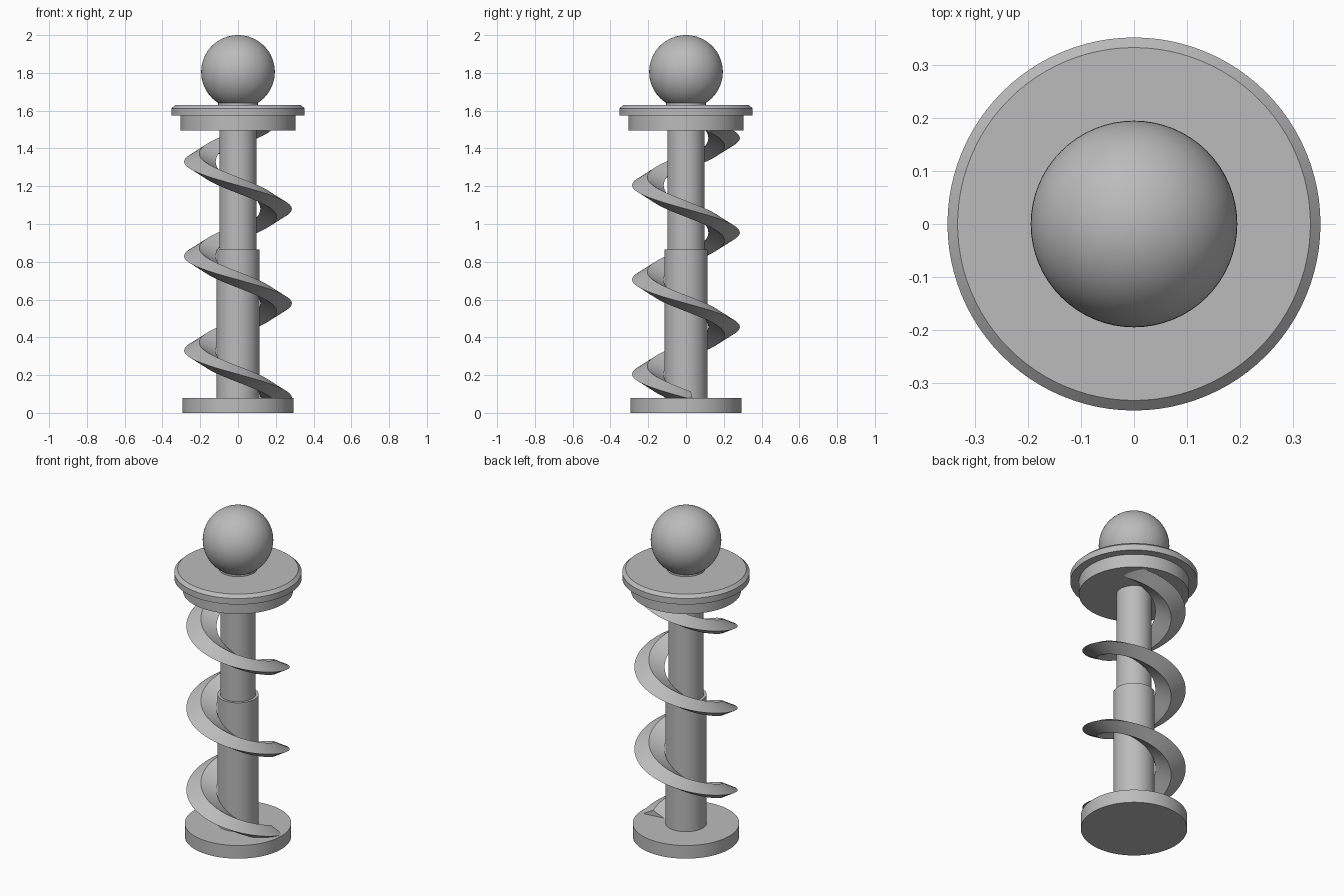
import bpy, bmesh, math

if "Cube" in bpy.data.objects:
    bpy.data.objects.remove(bpy.data.objects["Cube"])

grey = bpy.data.materials.new("plain grey")
grey.diffuse_color = (0.5, 0.5, 0.5, 1)
grey.use_nodes = True
grey.node_tree.nodes["Principled BSDF"].inputs["Base Color"].default_value = grey.diffuse_color


def finish(name, bm):
    """Turn a bmesh into a shaded object with the shared colour."""
    bmesh.ops.recalc_face_normals(bm, faces=bm.faces)
    mesh = bpy.data.meshes.new(name)
    bm.to_mesh(mesh)
    bm.free()
    mesh.materials.append(grey)
    obj = bpy.data.objects.new(name, mesh)
    bpy.context.collection.objects.link(obj)
    bpy.ops.object.select_all(action='DESELECT')
    obj.select_set(True)
    bpy.context.view_layer.objects.active = obj
    bpy.ops.object.shade_smooth_by_angle(angle=math.radians(30))
    return obj


def turned(name, profile, sides=96):
    """Solid of revolution from (radius, height) points, capped at both ends."""
    bm = bmesh.new()
    rings = [[bm.verts.new((r * math.cos(a), r * math.sin(a), z))
              for a in (2 * math.pi * i / sides for i in range(sides))]
             for r, z in profile]
    for low, high in zip(rings, rings[1:]):
        for i in range(sides):
            j = (i + 1) % sides
            bm.faces.new((low[i], low[j], high[j], high[i]))
    bm.faces.new(rings[0][::-1])
    bm.faces.new(rings[-1])
    return finish(name, bm)


def spring(name, section, z0, pitch, start, end, steps_per_turn=96):
    """Sweep a (radius, height) section along a helix, turning clockwise upward."""
    bm = bmesh.new()
    steps = round((end - start) * steps_per_turn)
    rings = []
    for k in range(steps + 1):
        t = start + (end - start) * k / steps
        a = -2 * math.pi * t
        rings.append([bm.verts.new((r * math.cos(a), r * math.sin(a), z0 + pitch * t + z))
                      for r, z in section])
    n = len(section)
    for p, q in zip(rings, rings[1:]):
        for i in range(n):
            j = (i + 1) % n
            bm.faces.new((p[i], p[j], q[j], q[i]))
    bm.faces.new(rings[0])
    bm.faces.new(rings[-1][::-1])
    return finish(name, bm)


# Base and telescoping column
turned("base_disc", [(0.294, 0), (0.294, 0.08)])
turned("lower_column", [(0.114, 0.08), (0.114, 0.865)])
turned("upper_column", [(0.098, 0.865), (0.098, 1.5)])

# Coil with a diamond cross-section
spring("coil_spring", [(0.285, 0), (0.205, 0.043), (0.118, 0), (0.205, -0.043)],
       0.08, 0.5, -0.02, 2.9)

# Stepped top plate with a chamfered rim
turned("top_plate", [(0.304, 1.495), (0.304, 1.575)])
turned("top_flange", [(0.352, 1.575), (0.352, 1.612), (0.333, 1.63)])

# Neck and ball knob
turned("knob_neck", [(0.105, 1.63), (0.105, 1.65)])
ball = bmesh.new()
bmesh.ops.create_uvsphere(ball, u_segments=64, v_segments=32, radius=0.195)
bmesh.ops.translate(ball, verts=ball.verts, vec=(0, 0, 1.805))
finish("ball_knob", ball)
